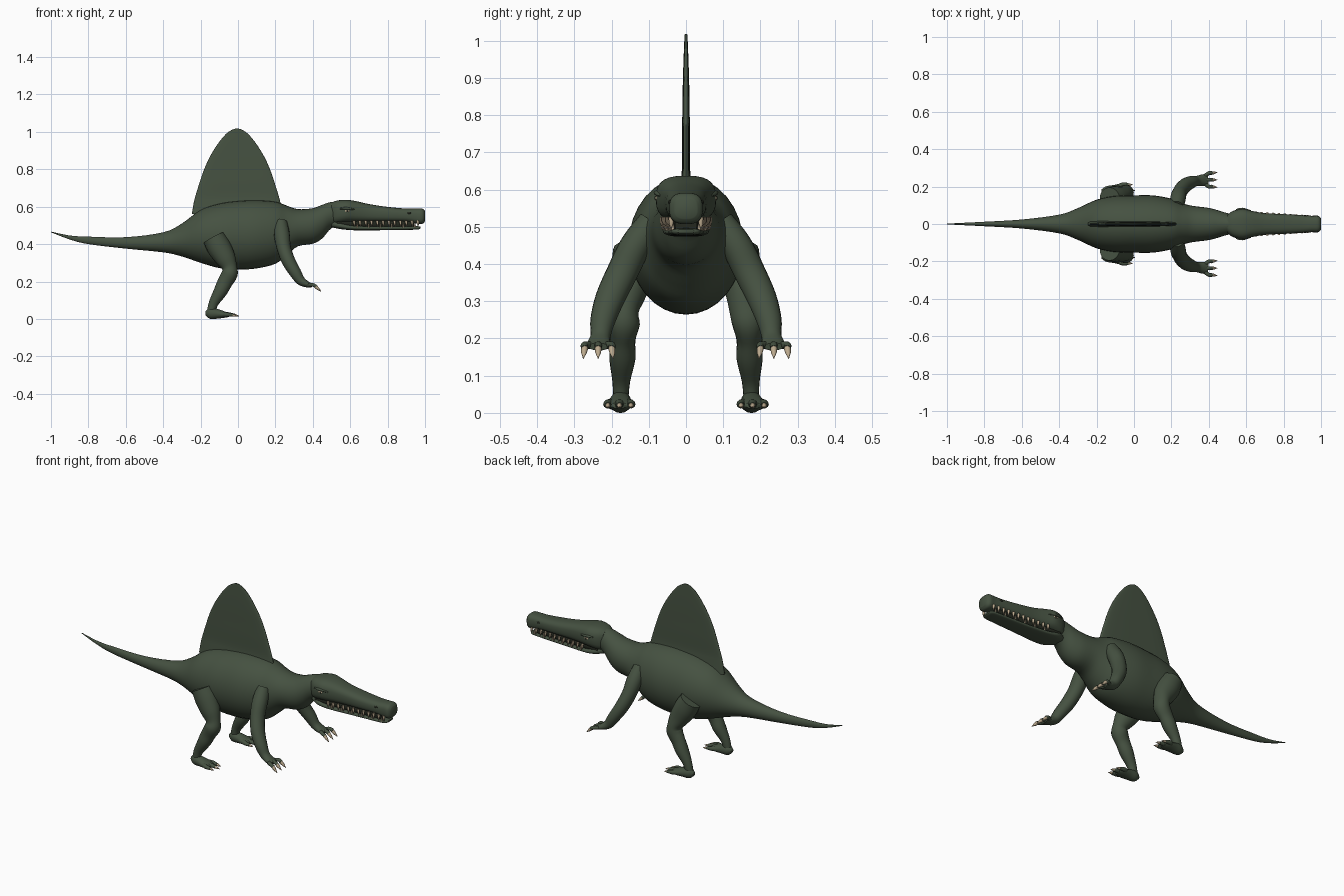
import bpy, bmesh, math
from mathutils import Vector

cube = bpy.data.objects.get("Cube")
if cube:
    bpy.data.objects.remove(cube, do_unlink=True)


def material(name, r, g, b):
    mat = bpy.data.materials.new(name)
    mat.use_nodes = True
    mat.diffuse_color = (r, g, b, 1)
    mat.node_tree.nodes["Principled BSDF"].inputs["Base Color"].default_value = (r, g, b, 1)
    return mat


skin = material("dark green skin", .06, .083, .053)
shadow = material("dark mouth", .018, .022, .014)
bone = material("tan bone", .50, .40, .27)


def smooth_stations(stations, steps):
    """Catmull-Rom interpolation of position and radii together."""
    pts = [Vector(s) for s in stations]
    out = []
    for i in range(len(pts) - 1):
        p0, p1, p2 = pts[max(i - 1, 0)], pts[i], pts[i + 1]
        p3 = pts[min(i + 2, len(pts) - 1)]
        for k in range(steps):
            t = k / steps
            out.append(p1 + (p2 - p0) * (t / 2)
                       + (p0 * 2 - p1 * 5 + p2 * 4 - p3) * (t * t / 2)
                       + (p1 * 3 - p0 - p2 * 3 + p3) * (t ** 3 / 2))
    return out + [pts[-1]]


def tube(bm, stations, sides=16, power=2, steps=4, axis=None):
    """Loft through (x, y, z, radius across, radius other way) stations."""
    pts = smooth_stations(stations, steps)
    rings = []
    for i, p in enumerate(pts):
        ahead, behind = pts[min(i + 1, len(pts) - 1)], pts[max(i - 1, 0)]
        along = Vector(axis) if axis else (Vector(ahead[:3]) - Vector(behind[:3])).normalized()
        across = Vector((0, 1, 0))
        across = (across - along * across.dot(along)).normalized()
        other = along.cross(across)
        ring = []
        for k in range(sides):
            a = math.tau * k / sides
            u, v = [math.copysign(abs(c) ** (2 / power), c) for c in (math.cos(a), math.sin(a))]
            ring.append(bm.verts.new(Vector(p[:3]) + across * u * max(p[3], .001)
                                     + other * v * max(p[4], .001)))
        rings.append(ring)
    for lo, hi in zip(rings, rings[1:]):
        for k in range(sides):
            n = (k + 1) % sides
            bm.faces.new((lo[k], lo[n], hi[n], hi[k]))
    bm.faces.new(rings[0][::-1])
    bm.faces.new(rings[-1])


def spike(bm, base, tip, radius):
    """Round-based claw or tooth that narrows to a point."""
    base, tip = Vector(base), Vector(tip)
    mid = base.lerp(tip, .5)
    tube(bm, [(*base, radius, radius), (*mid, radius * .8, radius * .8), (*tip, 0, 0)], 8, steps=2)


def finish(name, bm, mat):
    bmesh.ops.recalc_face_normals(bm, faces=bm.faces)
    mesh = bpy.data.meshes.new(name)
    bm.to_mesh(mesh)
    bm.free()
    mesh.materials.append(mat)
    obj = bpy.data.objects.new(name, mesh)
    bpy.context.collection.objects.link(obj)
    bpy.ops.object.select_all(action="DESELECT")
    obj.select_set(True)
    bpy.context.view_layer.objects.active = obj
    bpy.ops.object.shade_smooth_by_angle(angle=math.radians(50))
    return obj


def part(name, stations, mat=skin, **options):
    bm = bmesh.new()
    tube(bm, stations, **options)
    return finish(name, bm, mat)


def blob(name, centre, size, mat):
    bm = bmesh.new()
    bmesh.ops.create_uvsphere(bm, u_segments=12, v_segments=8, radius=1)
    bmesh.ops.scale(bm, vec=size, verts=bm.verts)
    bmesh.ops.translate(bm, vec=centre, verts=bm.verts)
    return finish(name, bm, mat)


def lengthwise(rows):
    """Turn (x, top, bottom, half width) rows into stations on the centre plane."""
    return [(x, 0, (top + low) / 2, w, (top - low) / 2) for x, top, low, w in rows]


FORWARD = (1, 0, 0)

# Tail, torso and neck in one skin
part("body", lengthwise([
    (-1, .467, .463, .002), (-.9, .446, .425, .007), (-.8, .44, .4, .012),
    (-.6, .437, .376, .024), (-.4, .463, .356, .05), (-.3, .51, .334, .085),
    (-.2, .583, .3, .13), (-.1, .617, .272, .15), (0, .631, .264, .153),
    (.1, .635, .27, .153), (.2, .627, .295, .135), (.26, .606, .34, .11),
    (.32, .587, .388, .096), (.4, .592, .402, .086), (.45, .61, .43, .073),
    (.5, .625, .485, .058), (.56, .62, .5, .05)]), sides=32, axis=FORWARD)

# Sail, lofted upward
part("sail", [(-.005, 0, z, thick, half) for z, half, thick in [
    (.56, .242, .02), (.62, .232, .014), (.66, .222, .011), (.73, .2, .011),
    (.8, .176, .01), (.87, .144, .009), (.94, .1, .007), (.99, .058, .005),
    (1.012, .025, .004), (1.018, .006, .003)]], sides=32, power=3.5, axis=(0, 0, 1))

# Skull with long snout, and slim lower jaw
part("upper_head", lengthwise([
    (.5, .622, .51, .05), (.53, .633, .508, .07), (.58, .637, .514, .081),
    (.63, .63, .515, .07), (.7, .614, .517, .058), (.8, .599, .518, .053),
    (.9, .59, .518, .047), (.95, .591, .51, .044), (.985, .59, .508, .044),
    (1, .577, .522, .03)]), sides=28, power=2.8, axis=FORWARD)
part("lower_jaw", lengthwise([
    (.5, .53, .49, .04), (.55, .515, .48, .062), (.62, .5, .474, .06),
    (.75, .496, .474, .05), (.9, .496, .476, .043), (.96, .496, .478, .038),
    (.975, .493, .483, .025)]), sides=24, power=2.8, axis=FORWARD)
part("mouth_lining", lengthwise([
    (.53, .54, .487, .055), (.7, .535, .485, .042), (.94, .53, .485, .03)]),
    mat=shadow, power=3, axis=FORWARD)

# Teeth along both jaws
upper, lower = bmesh.new(), bmesh.new()
for side in (-1, 1):
    for i in range(12):
        t = i / 11
        x, y = .62 + .34 * t, side * (.062 - .023 * t)
        spike(upper, (x, y, .526), (x + .004, y * 1.04, .493), .0075)
        if i % 2:
            spike(lower, (x - .014, y * .9, .49), (x - .014, y * .95, .516), .005)
finish("upper_teeth", upper, bone)
finish("lower_teeth", lower, bone)

for label, s in (("right", -1), ("left", 1)):
    # Eye, brow and nostril
    blob(label + "_eye", (.583, s * .077, .577), (.014, .006, .008), bone)
    blob(label + "_pupil", (.585, s * .081, .577), (.006, .004, .006), shadow)
    part(label + "_brow", [(.545, s * .074, .59, .006, .004), (.58, s * .078, .591, .009, .007),
                           (.625, s * .067, .584, .006, .004)], sides=10)
    blob(label + "_nostril", (.915, s * .044, .566), (.01, .004, .006), shadow)

    # Arm curving outward and down to the palm
    part(label + "_arm", [(x, s * y, z, a, b) for x, y, z, a, b in [
        (.23, .09, .51, .04, .035), (.235, .135, .45, .042, .042),
        (.245, .17, .38, .042, .038), (.27, .203, .31, .04, .036),
        (.305, .223, .25, .034, .032), (.335, .23, .205, .027, .025),
        (.37, .234, .185, .032, .017), (.395, .236, .178, .028, .01)]])

    # Thigh and shin; the right knee is pinched above
    pinch = .036 if s < 0 else .046
    part(label + "_leg", [(x, s * y, z, a, b) for x, y, z, a, b in [
        (-.13, .138, .435, .058, .06), (-.1, .144, .38, .058, .064),
        (-.065, .155, .32, .048, .054), (-.045, .163, .275, pinch, .04),
        (-.045, .167, .24, .043, .043), (-.07, .17, .195, .034, .04),
        (-.095, .171, .145, .035, .036), (-.13, .174, .085, .024, .026),
        (-.145, .175, .035, .02, .022)]])
    part(label + "_foot", [(x, s * y, z, a, b) for x, y, z, a, b in [
        (-.174, .175, .03, .01, .01), (-.15, .175, .03, .026, .029),
        (-.11, .177, .027, .031, .026), (-.065, .179, .022, .037, .015),
        (-.045, .18, .02, .022, .008)]])

    # Three fingers and three toes, each with a claw
    digits, claws = bmesh.new(), bmesh.new()
    for o in (-1, 0, 1):
        y = .236 + o * .036
        tube(digits, [(.375, s * (.236 + o * .018), .181, .011, .01),
                      (.4, s * y, .182, .01, .01), (.417, s * y, .174, .01, .009)], 10)
        spike(claws, (.411, s * y, .177), (.445, s * (y + o * .004), .146), .0095)
        y = .179 + o * .031
        reach = .012 * abs(o)
        tube(digits, [(-.09, s * (.179 + o * .015), .025, .012, .014),
                      (-.05 - reach, s * y, .024, .012, .012),
                      (-.018 - reach, s * y, .02, .009, .008)], 10)
        spike(claws, (-.022 - reach, s * y, .021), (.006 - reach, s * y, .015), .007)
    finish(label + "_fingers_and_toes", digits, skin)
    finish(label + "_claws", claws, bone)
